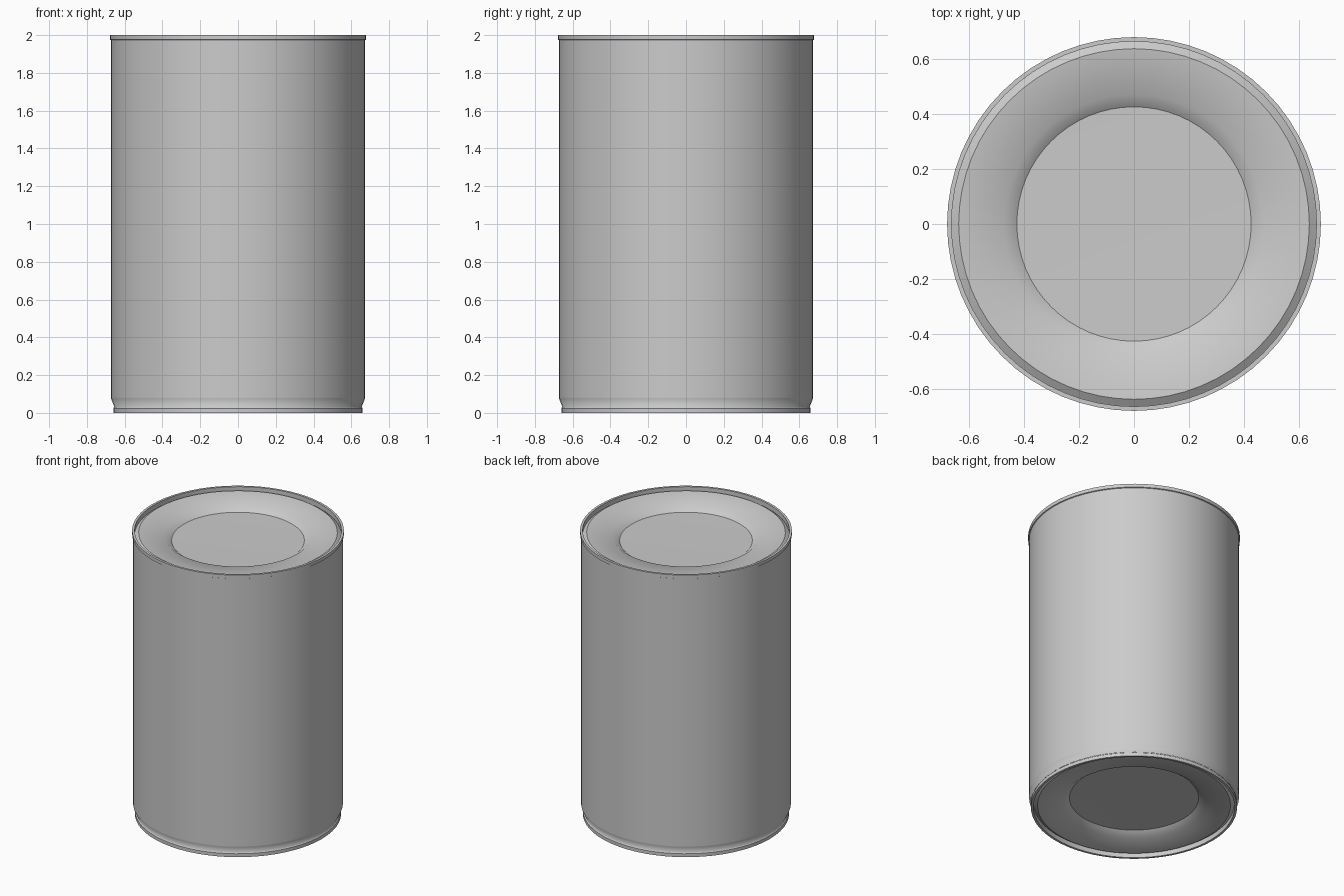
import bpy
import bmesh
from math import sin, cos, pi, radians

if "Cube" in bpy.data.objects:
    bpy.data.objects.remove(bpy.data.objects["Cube"])

SEGMENTS = 64


def lathe(name, profile, smooth_angle):
    """Revolve an (r, z) profile around z; r = 0 makes a pole."""
    bm = bmesh.new()
    rings = []
    for r, z in profile:
        if r == 0:
            rings.append([bm.verts.new((0, 0, z))] * SEGMENTS)
        else:
            rings.append([bm.verts.new((r * cos(2 * pi * i / SEGMENTS),
                                        r * sin(2 * pi * i / SEGMENTS), z))
                          for i in range(SEGMENTS)])
    for a, b in zip(rings, rings[1:]):
        for i in range(SEGMENTS):
            j = (i + 1) % SEGMENTS
            bm.faces.new(list(dict.fromkeys((a[i], a[j], b[j], b[i]))))
    mesh = bpy.data.meshes.new(name)
    bm.to_mesh(mesh)
    bm.free()
    obj = bpy.data.objects.new(name, mesh)
    bpy.context.collection.objects.link(obj)
    bpy.ops.object.select_all(action='DESELECT')
    obj.select_set(True)
    bpy.context.view_layer.objects.active = obj
    bpy.ops.object.shade_smooth_by_angle(angle=radians(smooth_angle))
    return obj


def end_cap(rim_r, body_r):
    """Seam rim, gutter and stepped panel as (r, depth below the end)."""
    s = rim_r / 0.678
    seam = [(body_r, 0.027), (rim_r, 0.024), (rim_r, 0),
            (rim_r - 0.016, 0), (rim_r - 0.016, 0.034), (rim_r - 0.042, 0.016)]
    panel = [(0.47, 0.036), (0.425, 0.07), (0, 0.076)]
    return seam + [(r * s, d) for r, d in panel]


# Can wall with the necked-in lower end
lathe("can_wall", [(0.66, 0.026), (0.654, 0.03), (0.672, 0.076),
                   (0.672, 0.083), (0.672, 1.974)], 100)

# Top lid with its seam
lathe("top_lid", [(r, 2 - d) for r, d in end_cap(0.678, 0.672)], 35)

# Bottom lid, slightly narrower; reversed so it faces down
lathe("bottom_lid", list(reversed(end_cap(0.66, 0.654))), 35)
